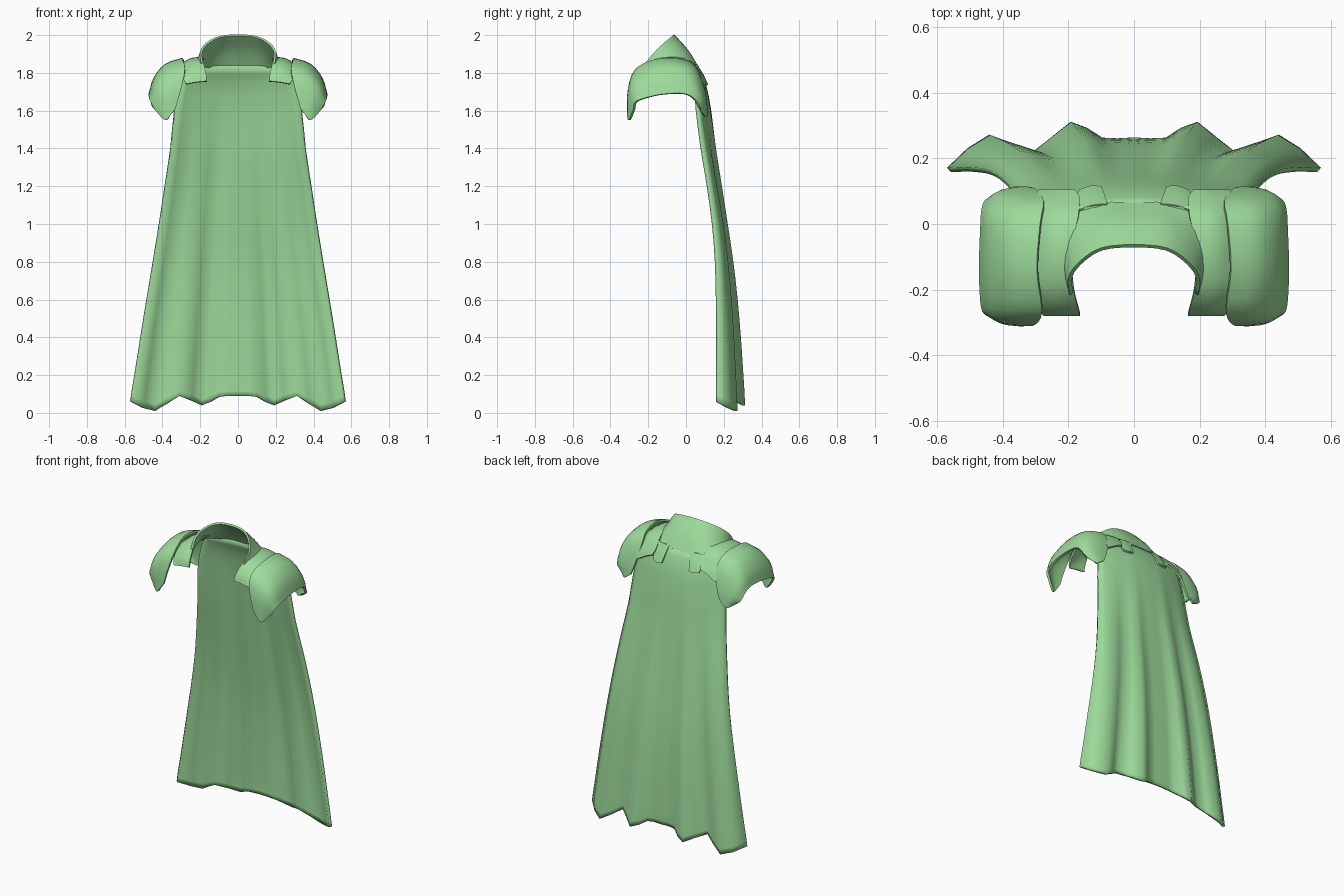
import bpy, bmesh
from mathutils import Vector

if "Cube" in bpy.data.objects:
    bpy.data.objects.remove(bpy.data.objects["Cube"])

green = bpy.data.materials.new("soft green")
green.diffuse_color = (0.34, 0.71, 0.33, 1)
green.use_nodes = True
green.node_tree.nodes["Principled BSDF"].inputs["Base Color"].default_value = green.diffuse_color


def smooth_line(pts, n):
    """Catmull-Rom curve through the points, n steps per span."""
    out = []
    for i in range(len(pts) - 1):
        b, c = pts[i], pts[i + 1]
        a = pts[i - 1] if i else b * 2 - c
        d = pts[i + 2] if i + 2 < len(pts) else c * 2 - b
        for k in range(n):
            t = k / n
            out.append(0.5 * (2 * b + (c - a) * t + (2 * a - 5 * b + 4 * c - d) * t * t
                              + (3 * b - a - 3 * c + d) * t ** 3))
    return out + [pts[-1]]


def loft(name, rows, thick, whole=False, n=3, angle=0.8):
    """Surface through rows of points; whole mirrors each row at x=0, otherwise a mirrored pair."""
    rows = [[Vector(p) for p in r] for r in rows]
    if whole:
        rows = [[Vector((-p.x, p.y, p.z)) for p in r[:0:-1]] + r for r in rows]
    rows = [smooth_line(r, n) for r in rows]
    rows = list(zip(*[smooth_line(list(c), n) for c in zip(*rows)]))
    bm = bmesh.new()
    grid = [[bm.verts.new(p) for p in r] for r in rows]
    for r, s in zip(grid, grid[1:]):
        for j in range(len(r) - 1):
            bm.faces.new((r[j], r[j + 1], s[j + 1], s[j]))
    me = bpy.data.meshes.new(name)
    bm.to_mesh(me)
    bm.free()
    me.materials.append(green)
    ob = bpy.data.objects.new(name, me)
    bpy.context.collection.objects.link(ob)
    if not whole:
        ob.modifiers.new("mirror", 'MIRROR').use_mirror_merge = False
    so = ob.modifiers.new("thickness", 'SOLIDIFY')
    so.thickness, so.offset = thick, 0
    bpy.ops.object.select_all(action='DESELECT')
    ob.select_set(True)
    bpy.context.view_layer.objects.active = ob
    for m in list(ob.modifiers):
        bpy.ops.object.modifier_apply(modifier=m.name)
    if angle:
        bpy.ops.object.shade_smooth_by_angle(angle=angle)
    else:
        bpy.ops.object.shade_smooth()
    return ob


# Cape: (height, half width, edge y, centre y) with folds growing to the hem
U = [0, .18, .34, .55, .78, 1]
FOLD = [-.01, -.007, .05, -.025, .06, 0]
HEM = [.09, .085, .04, .09, .01, .06]
PROFILE = [(1.84, .25, .03, .05), (1.745, .30, .05, .095), (1.6, .335, .06, .125),
           (1.4, .355, .085, .15), (1.2, .385, .118, .175), (1.0, .415, .145, .20),
           (.8, .447, .16, .225), (.6, .48, .165, .243), (.4, .512, .167, .255),
           (.2, .54, .166, .262), (.08, .556, .165, .265), (0, .565, .165, .265)]
rows = []
for z, w, e, c in PROFILE:
    k = max(0, 1 - z / 1.72) ** 1.15
    h = max(0, 1 - z / .3)
    rows.append([(u * w, e + (c - e) * (1 - u * u) + k * f, z + h * d)
                 for u, f, d in zip(U, FOLD, HEM)])
loft("cape", rows, .018, whole=True, n=2, angle=0)

# Standing collar around the back of the neck
top = [(0, -.067, 2.0), (.1, -.077, 1.99), (.165, -.12, 1.955), (.195, -.165, 1.91), (.19, -.215, 1.85)]
mid = [(0, .005, 1.92), (.1, 0, 1.915), (.175, -.05, 1.9), (.208, -.13, 1.875), (.195, -.215, 1.835)]
low = [(0, .06, 1.83), (.1, .06, 1.825), (.19, .02, 1.835), (.225, -.09, 1.85), (.2, -.215, 1.82)]
loft("collar", [top, mid, low], .012, whole=True, n=3)

# Square tabs hanging from the back of the collar
loft("back_tab", [[(.08, .057, 1.84), (.13, .052, 1.84), (.185, .03, 1.84)],
                  [(.09, .085, 1.79), (.13, .085, 1.79), (.18, .07, 1.79)],
                  [(.10, .11, 1.74), (.13, .112, 1.735), (.165, .1, 1.74)]], .012)


def arch(ys, squeeze, sections, centre=-.1):
    """Rows of (x, z) sections placed front to back, outer columns pulled to the middle."""
    return [[(x, centre + (y - centre) * s, z) for (x, z), s in zip(sec, squeeze)]
            for y, sec in zip(ys, sections)]


# Inner mantle plate between neck and shoulder
loft("mantle_plate", arch([-.275, -.255, -.19, -.08, .02, .075, .1], [1, 1, 1], [
    [(.165, 1.755), (.22, 1.75), (.275, 1.74)],
    [(.17, 1.80), (.235, 1.80), (.29, 1.77)],
    [(.185, 1.86), (.25, 1.85), (.305, 1.82)],
    [(.19, 1.88), (.255, 1.87), (.31, 1.83)],
    [(.17, 1.86), (.245, 1.85), (.305, 1.81)],
    [(.165, 1.80), (.23, 1.79), (.30, 1.76)],
    [(.18, 1.765), (.22, 1.75), (.29, 1.71)]]), .012)

# Shoulder guard arching over the upper arm, with pointed front and back ends
loft("shoulder_guard", arch([-.305, -.3, -.26, -.14, 0, .065, .1, .108], [1, 1, .97, .84], [
    [(.33, 1.615), (.355, 1.58), (.385, 1.55), (.44, 1.61)],
    [(.30, 1.72), (.355, 1.71), (.41, 1.68), (.455, 1.64)],
    [(.28, 1.82), (.36, 1.80), (.43, 1.74), (.463, 1.66)],
    [(.295, 1.87), (.38, 1.84), (.44, 1.77), (.467, 1.685)],
    [(.285, 1.86), (.38, 1.83), (.44, 1.76), (.463, 1.69)],
    [(.275, 1.80), (.36, 1.78), (.43, 1.72), (.46, 1.665)],
    [(.30, 1.68), (.35, 1.67), (.41, 1.64), (.45, 1.62)],
    [(.33, 1.60), (.36, 1.58), (.38, 1.57), (.42, 1.60)]]), .014)
